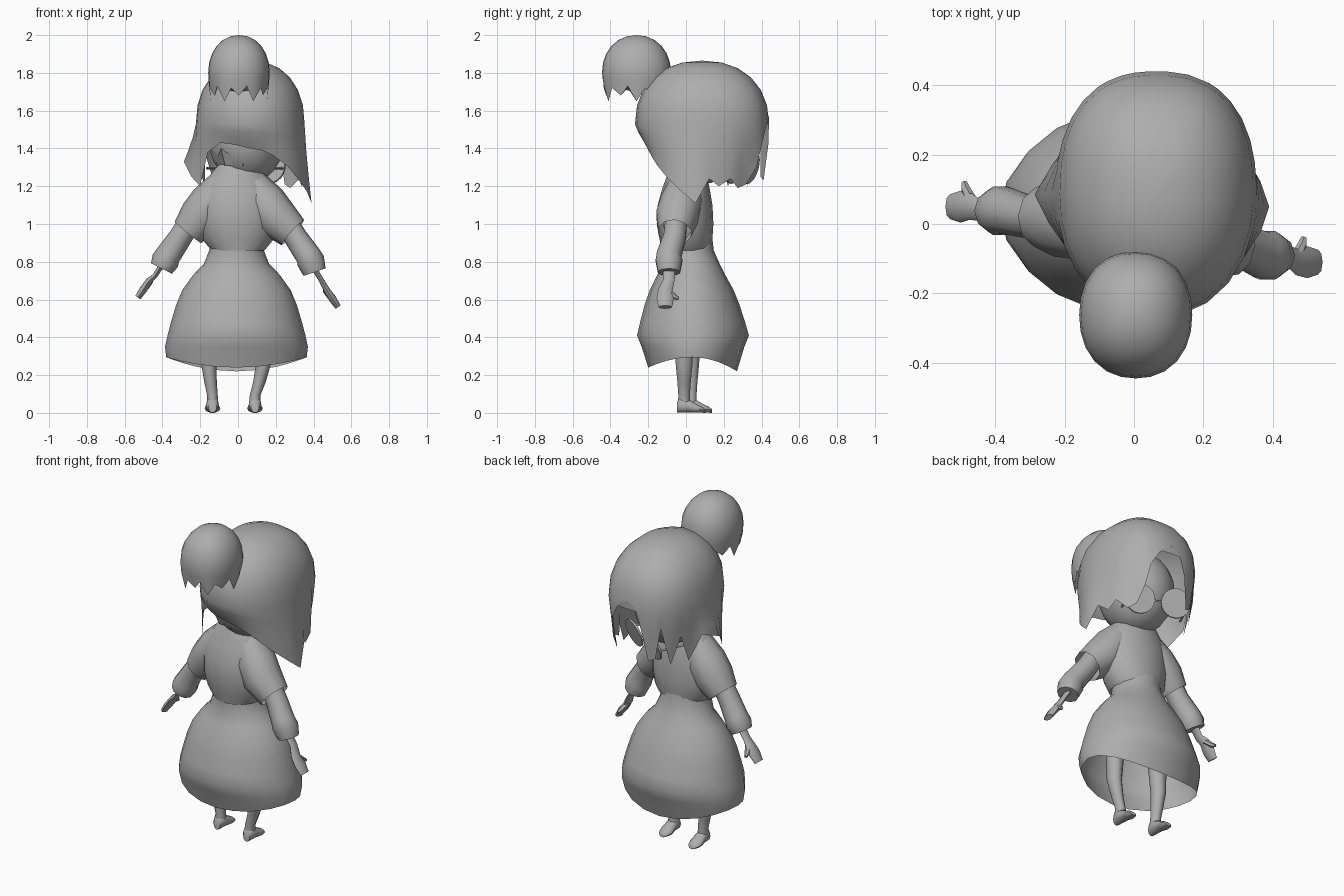
import bpy, bmesh, math
from mathutils import Vector

if "Cube" in bpy.data.objects:
    bpy.data.objects.remove(bpy.data.objects["Cube"])

GREY = bpy.data.materials.new("plain_grey")
GREY.diffuse_color = (0.42, 0.42, 0.42, 1)
GREY.use_nodes = True
GREY.node_tree.nodes["Principled BSDF"].inputs["Base Color"].default_value = GREY.diffuse_color


def finish(name, bm, angle=50):
    bmesh.ops.recalc_face_normals(bm, faces=bm.faces)
    me = bpy.data.meshes.new(name)
    bm.to_mesh(me)
    bm.free()
    me.materials.append(GREY)
    ob = bpy.data.objects.new(name, me)
    bpy.context.collection.objects.link(ob)
    bpy.ops.object.select_all(action='DESELECT')
    ob.select_set(True)
    bpy.context.view_layer.objects.active = ob
    bpy.ops.object.shade_smooth_by_angle(angle=math.radians(angle))
    return ob


def skin(name, rings, cap_start=False, cap_end=False, angle=50):
    """Bridge closed rings of points."""
    bm = bmesh.new()
    vr = [[bm.verts.new(p) for p in r] for r in rings]
    n = len(rings[0])
    for a, b in zip(vr, vr[1:]):
        for i in range(n):
            j = (i + 1) % n
            bm.faces.new((a[i], a[j], b[j], b[i]))
    if cap_start:
        bm.faces.new(vr[0])
    if cap_end:
        bm.faces.new(vr[-1])
    return finish(name, bm, angle)


def loft(name, rows, n=16, **kw):
    """Horizontal elliptical rings: cx, cy, z, rx, ry."""
    return skin(name, [[(cx + rx * math.cos(math.tau * i / n),
                         cy + ry * math.sin(math.tau * i / n), z) for i in range(n)]
                       for cx, cy, z, rx, ry in rows], **kw)


def tube(name, pts, n=8, ref=(0, 1, 0), flat=1.0, **kw):
    """Rings across a path of x, y, z, radius."""
    rings = []
    for k, p in enumerate(pts):
        a, b = pts[max(k - 1, 0)], pts[min(k + 1, len(pts) - 1)]
        d = (Vector(b[:3]) - Vector(a[:3])).normalized()
        u = d.cross(Vector(ref)).normalized()
        v = d.cross(u)
        rings.append([Vector(p[:3]) + p[3] * (u * flat * math.cos(math.tau * i / n)
                                             + v * math.sin(math.tau * i / n))
                      for i in range(n)])
    return skin(name, rings, **kw)


def ellipsoid(name, c, r):
    bm = bmesh.new()
    bmesh.ops.create_uvsphere(bm, u_segments=18, v_segments=12, radius=1)
    for v in bm.verts:
        v.co = Vector(c) + Vector((v.co.x * r[0], v.co.y * r[1], v.co.z * r[2]))
    return finish(name, bm)


def hair_dome(name, c, r, hem, power, square=(2, 2)):
    """Dome whose hem height and spread follow (degrees, z, spread) points."""
    bm = bmesh.new()
    top = bm.verts.new((c[0], c[1], c[2] + r[2]))
    cols = []
    for deg, z, spread in hem:
        ca, sa = math.cos(math.radians(deg)), math.sin(math.radians(deg))
        p = square[0] if sa > 0 else square[1]
        f = (abs(ca) ** p + abs(sa) ** p) ** (-1 / p)
        ca, sa = ca * f, sa * f
        col = []
        for k in range(1, 7):
            t = k / 6 * math.pi / 2
            s, h = math.sin(t) ** power, math.cos(t) ** power
            col.append((c[0] + r[0] * s * ca, c[1] + r[1] * s * sa, c[2] + r[2] * h))
        for k in (0.35, 0.7, 1):
            s = 1 + (spread - 1) * k ** 1.3
            col.append((c[0] + r[0] * s * ca, c[1] + r[1] * s * sa, c[2] + (z - c[2]) * k))
        cols.append([bm.verts.new(p) for p in col])
    for a, b in zip(cols, cols[1:] + cols[:1]):
        bm.faces.new((top, a[0], b[0]))
        for k in range(len(a) - 1):
            bm.faces.new((a[k], a[k + 1], b[k + 1], b[k]))
    return finish(name, bm, 60)


# Hair with long side locks and an opening over the face
HEM = [(-90, 1.40, .8), (-75, 1.39, .82), (-60, 1.36, .86), (-45, 1.31, .93),
       (-30, 1.24, 1.0), (-16, 1.17, 1.08), (-5, 1.11, 1.13), (6, 1.24, 1.04),
       (15, 1.20, .95), (25, 1.24, .97), (36, 1.19, .86), (46, 1.21, .86),
       (54, 1.30, .95), (60, 1.44, 1.0), (72, 1.55, 1.0), (84, 1.58, 1.0),
       (95, 1.55, 1.0), (103, 1.42, 1.0), (110, 1.23, .95), (118, 1.25, .95),
       (124, 1.44, 1.0), (134, 1.20, .88), (144, 1.38, .98), (155, 1.20, .88),
       (166, 1.36, 1.05), (180, 1.33, 1.22), (192, 1.25, 1.1), (204, 1.20, 1.0),
       (216, 1.38, .95), (232, 1.43, .88), (250, 1.42, .84)]
hair_dome("hair", (.065, .085, 1.53), (.288, .355, .335), HEM, .9, (2.4, 2.1))

# Hair bun with ragged lower edge
bun_hem = [(i * 15, (1.65, 1.72, 1.68, 1.73)[i % 4], (.91, .97, .88, .97)[i % 4])
           for i in range(24)]
hair_dome("hair_bun", (.005, -.262, 1.80), (.163, .183, .2), bun_hem, .95, (2.2, 2.2))
ellipsoid("bun_core", (.005, -.25, 1.80), (.145, .16, .1))

# Head, neck and round spectacles, turned a little to one side
ellipsoid("head", (.045, .075, 1.45), (.205, .225, .24))
loft("neck", [(0, 0, 1.20, .07, .07), (.01, .02, 1.32, .06, .06)], n=10)
turn = math.radians(25)
side = Vector((math.cos(turn), -math.sin(turn), 0))
look = Vector((math.sin(turn), math.cos(turn), -.3)).normalized()
face = Vector((.078, .30, 1.295))
for s, nm in ((-1, "left"), (1, "right")):
    c = face + side * s * .103
    tube(nm + "_lens", [(*(c - look * .006), .085), (*(c + look * .006), .085)],
         n=20, ref=side, cap_start=True, cap_end=True, angle=30)
    arm_end = c + side * s * .075 - Vector((look.x, look.y, 0)) * .2
    tube(nm + "_spectacle_arm", [(*(c + side * s * .075), .007), (*arm_end, .007)],
         n=4, ref=(0, 0, 1))
tube("spectacle_bridge", [(*(face - side * .02), .007), (*(face + side * .02), .007)],
     n=4, ref=(0, 0, 1))

# Ragged collar
collar = []
for rad, z in ((.085, 1.31), (.12, 1.36)):
    collar.append([((rad + .025 * (i % 2)) * math.cos(math.tau * i / 14),
                    (rad + .025 * (i % 2)) * math.sin(math.tau * i / 14),
                    z + (.04 * (i % 2) if z > 1.32 else 0)) for i in range(14)])
skin("collar", collar, angle=20)

# Bodice and bell-shaped open skirt
loft("bodice", [(0, 0, .86, .14, .13), (0, 0, .92, .19, .14), (0, -.005, 1.0, .21, .15),
                (0, -.005, 1.1, .215, .145), (0, 0, 1.19, .195, .125),
                (0, .005, 1.27, .14, .10), (0, .005, 1.335, .085, .075)], cap_end=True)
rows = [(.92, .135, .13, .01), (.86, .145, .135, .012), (.79, .172, .15, .028),
        (.73, .23, .18, .028), (.65, .287, .222, .03), (.57, .32, .252, .032),
        (.48, .347, .278, .035), (.41, .365, .296, .037), (.35, .378, .272, .037),
        (None, .372, .235, .035)]
skirt = []
for z, rx, ry, cy in rows:
    ring = []
    for i in range(20):
        a = math.tau * i / 20
        hem = .295 - (.075 if math.sin(a) > 0 else .055) * math.sin(a) ** 2
        ring.append((-.008 + rx * math.cos(a), cy + ry * math.sin(a), hem if z is None else z))
    skirt.append(ring)
skin("skirt", skirt)

# Arms: short flared sleeve, forearm sleeve with cuff, hand with thumb
for s, nm, ey, hy, hz in ((-1, "left", .02, .05, .61), (1, "right", -.06, -.11, .56)):
    wx, wz = s * .415, .765 if s < 0 else .745
    wy = ey * .4 + hy * .6
    out = .265 if s < 0 else .29
    tube(nm + "_upper_sleeve", [(s * .07, 0, 1.21, .09), (s * .14, ey * .4, 1.115, .115),
                                (s * .2, ey * .8, 1.035, .115), (s * out, ey, .955, .09)],
         n=10, angle=40)
    tube(nm + "_lower_sleeve", [(s * .23, ey * .8, 1.05, .06), (s * .305, ey, .93, .062),
                                (s * .37, wy, .835, .068), (s * .385, wy, .805, .074),
                                (s * .405, wy, wz, .062)], n=10, cap_end=True, angle=40)
    tube(nm + "_forearm", [(s * .39, wy, wz + .04, .034), (s * .44, wy, wz - .04, .03),
                           (s * .47, hy, hz + .09, .038), (s * .50, hy, hz + .045, .046),
                           (s * .53, hy, hz, .036)], n=8, flat=.45, cap_end=True)
    tube(nm + "_thumb", [(s * .465, hy + .01, hz + .09, .018), (s * .485, hy + .05, hz + .055, .014),
                         (s * .49, hy + .07, hz + .045, .009)], n=6, ref=(1, 0, 0), cap_end=True)

# Legs and feet
for nm, hx, ax, y in (("left", -.155, -.135, .025), ("right", .135, .09, -.01)):
    loft(nm + "_leg", [(hx * .75, y, .75, .06, .06), (hx * .95, y, .45, .052, .055),
                       (hx, y, .26, .04, .047), ((hx + ax) / 2, y, .16, .033, .037),
                       (ax, y, .09, .028, .032), (ax, y, .03, .033, .036)], n=10)
    foot = [(-.038, .022, .03), (-.02, .034, .042), (.025, .034, .036),
            (.065, .042, .024), (.095, .034, .017), (.112, .02, .01)]
    skin(nm + "_foot", [[(ax + w * math.cos(math.tau * i / 10), y + dy,
                          h + h * math.sin(math.tau * i / 10))
                         for i in range(10)] for dy, w, h in foot],
         cap_start=True, cap_end=True)
